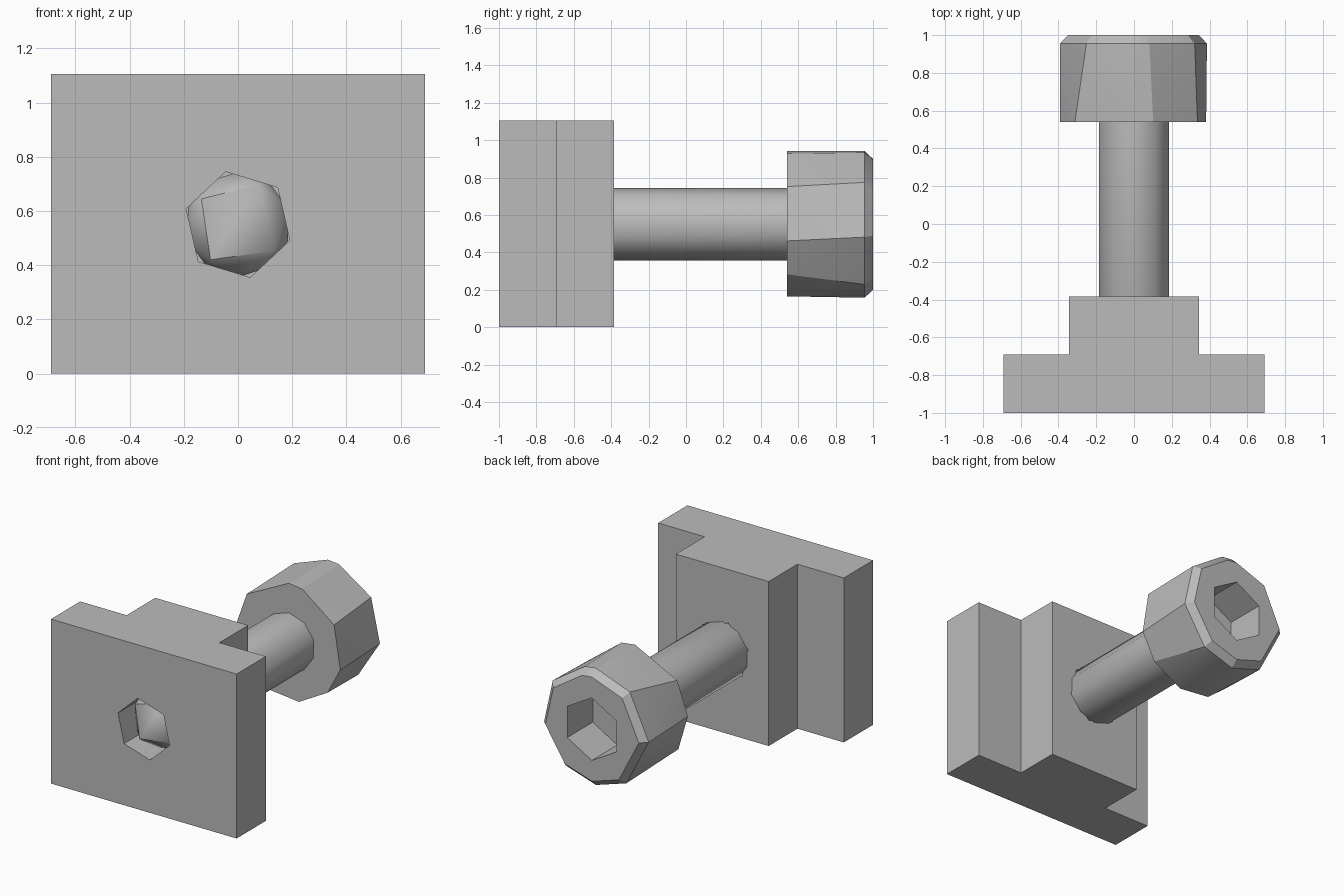
import bpy, bmesh
from math import radians, cos, sin

if "Cube" in bpy.data.objects:
    bpy.data.objects.remove(bpy.data.objects["Cube"], do_unlink=True)

AXIS_Z = 0.55  # height of the bolt axis

steel = bpy.data.materials.new("grey_steel")
steel.use_nodes = True
steel.diffuse_color = (0.5, 0.5, 0.5, 1)
steel.node_tree.nodes["Principled BSDF"].inputs["Base Color"].default_value = (0.5, 0.5, 0.5, 1)


def ring(angles, radius, y):
    """Points around the bolt axis at a given depth."""
    return [(radius * cos(radians(a)), y, AXIS_Z + radius * sin(radians(a))) for a in angles]


def even(sides, start=0):
    return [start + 360 * i / sides for i in range(sides)]


def add_object(name, bm):
    bmesh.ops.recalc_face_normals(bm, faces=bm.faces)
    mesh = bpy.data.meshes.new(name)
    bm.to_mesh(mesh)
    bm.free()
    mesh.materials.append(steel)
    obj = bpy.data.objects.new(name, mesh)
    bpy.context.collection.objects.link(obj)
    return obj


def hull(name, points):
    bm = bmesh.new()
    for p in points:
        bm.verts.new(p)
    bmesh.ops.convex_hull(bm, input=bm.verts)
    bmesh.ops.dissolve_limit(bm, angle_limit=radians(1), verts=bm.verts, edges=bm.edges)
    return add_object(name, bm)


def activate(obj):
    bpy.ops.object.select_all(action="DESELECT")
    obj.select_set(True)
    bpy.context.view_layer.objects.active = obj


def cut(obj, cutter):
    activate(obj)
    mod = obj.modifiers.new("cut", "BOOLEAN")
    mod.operation = "DIFFERENCE"
    mod.solver = "EXACT"
    mod.object = cutter
    bpy.ops.object.modifier_apply(modifier=mod.name)
    bpy.data.objects.remove(cutter, do_unlink=True)


def smooth(obj, angle):
    activate(obj)
    bpy.ops.object.shade_smooth_by_angle(angle=radians(angle))


# T-shaped slot nut, extruded upwards from its plan profile
half = [(0.69, -1), (0.69, -0.69), (0.345, -0.69), (0.345, -0.385)]
profile = half + [(-x, y) for x, y in reversed(half)]
bm = bmesh.new()
face = bm.faces.new([bm.verts.new((x, y, 0)) for x, y in profile])
grown = bmesh.ops.extrude_face_region(bm, geom=[face])["geom"]
bmesh.ops.translate(bm, vec=(0, 0, 1.105),
                    verts=[v for v in grown if isinstance(v, bmesh.types.BMVert)])
slot_nut = add_object("slot_nut", bm)

# Six-sided hole through the nut
hole = even(6, 43)
cut(slot_nut, hull("hole_cutter", ring(hole, 0.2, -1.2) + ring(hole, 0.2, -0.2)))

# Bolt shank with a faceted tip
shank = even(10, 18)
bolt_shank = hull("bolt_shank", ring(shank, 0.194, 0.56) + ring(shank, 0.194, -0.83)
                  + ring([145, 63, -36, -128], 0.165, -0.9))
smooth(bolt_shank, 40)

# Bolt head with irregular facets and a bevelled rear rim
front = [143, 90, 75, 31, -13, -43, -79, -113, -145, 178]
rear = [130, 90, 78, 35, -10, -55, -90, -125, 180]
bolt_head = hull("bolt_head", ring(front, 0.392, 0.54) + ring(rear, 0.392, 0.955)
                 + ring(rear, 0.35, 1.0))

# Hexagonal key socket
socket = even(6, 90)
cut(bolt_head, hull("socket_cutter", ring(socket, 0.21, 0.73) + ring(socket, 0.21, 1.2)))
smooth(bolt_head, 25)
